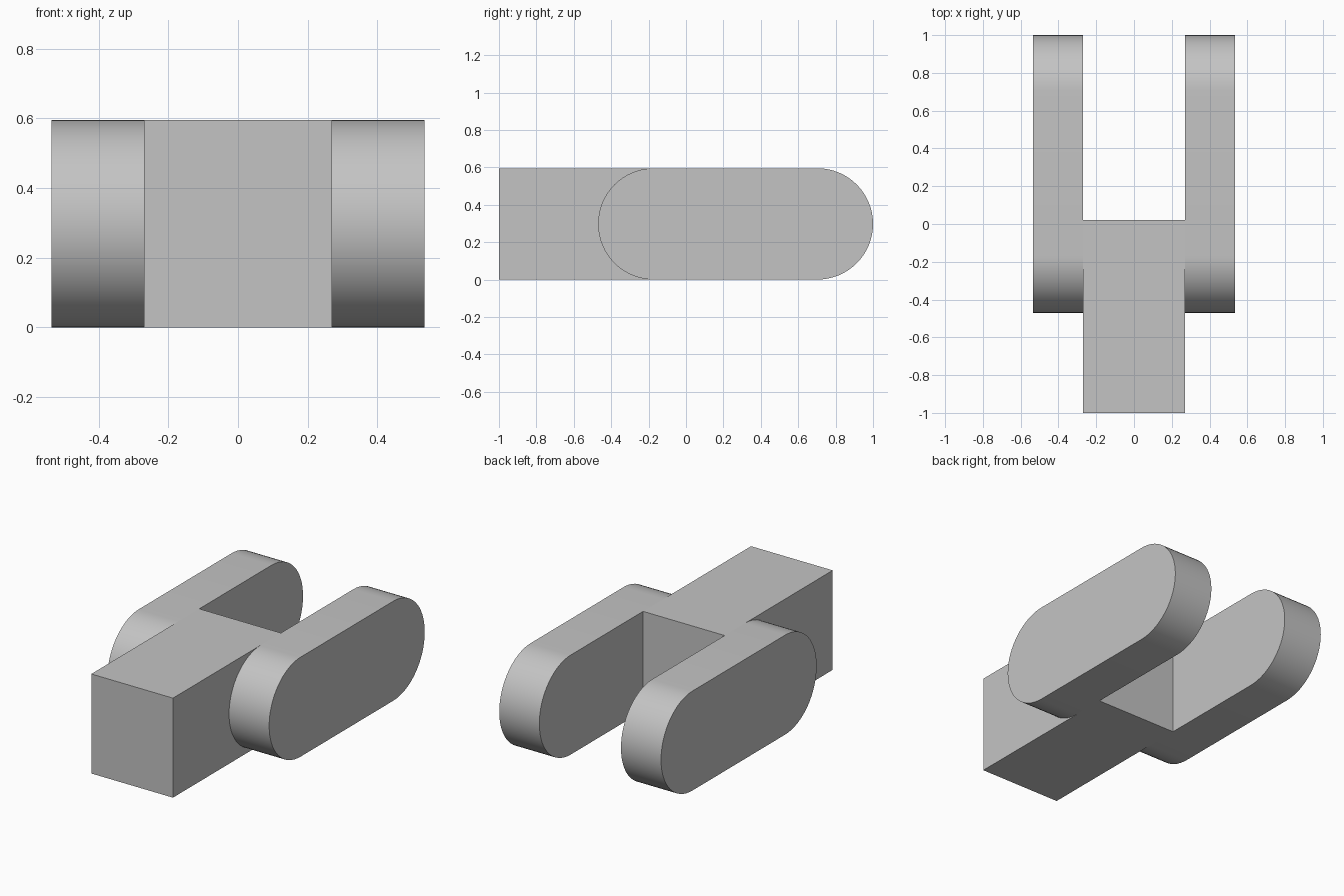
import bpy
import bmesh
from math import sin, cos, pi

cube = bpy.data.objects.get("Cube")
if cube:
    bpy.data.objects.remove(cube, do_unlink=True)

HEIGHT = 0.595
RADIUS = HEIGHT / 2
INNER, OUTER = 0.27, 0.535
ARC_STEPS = 32

grey = bpy.data.materials.new("plain grey")
grey.use_nodes = True
colour = (0.55, 0.55, 0.55, 1)
grey.diffuse_color = colour
grey.node_tree.nodes["Principled BSDF"].inputs["Base Color"].default_value = colour


def extrude_profile(name, profile, x0, x1):
    """Extrude a closed (y, z) profile along x."""
    bm = bmesh.new()
    face = bm.faces.new([bm.verts.new((x0, y, z)) for y, z in profile])
    result = bmesh.ops.extrude_face_region(bm, geom=[face])
    verts = [g for g in result["geom"] if isinstance(g, bmesh.types.BMVert)]
    bmesh.ops.translate(bm, verts=verts, vec=(x1 - x0, 0, 0))
    bmesh.ops.recalc_face_normals(bm, faces=bm.faces)
    mesh = bpy.data.meshes.new(name)
    bm.to_mesh(mesh)
    bm.free()
    mesh.materials.append(grey)
    obj = bpy.data.objects.new(name, mesh)
    bpy.context.collection.objects.link(obj)
    bpy.ops.object.select_all(action="DESELECT")
    obj.select_set(True)
    bpy.context.view_layer.objects.active = obj
    bpy.ops.object.shade_smooth_by_angle()
    return obj


# Round-ended side arm outline
def slot_outline(y_front, y_back):
    points = []
    for centre, start in ((y_back - RADIUS, -pi / 2), (y_front + RADIUS, pi / 2)):
        for i in range(ARC_STEPS + 1):
            a = start + pi * i / ARC_STEPS
            points.append((centre + RADIUS * cos(a), RADIUS + RADIUS * sin(a)))
    return points


# Central square shank
extrude_profile("shank", [(-1, 0), (0.02, 0), (0.02, HEIGHT), (-1, HEIGHT)], -INNER, INNER)

# Fork arms on both sides
arm = slot_outline(-0.47, 1)
extrude_profile("left_arm", arm, INNER, OUTER)
extrude_profile("right_arm", arm, -OUTER, -INNER)
